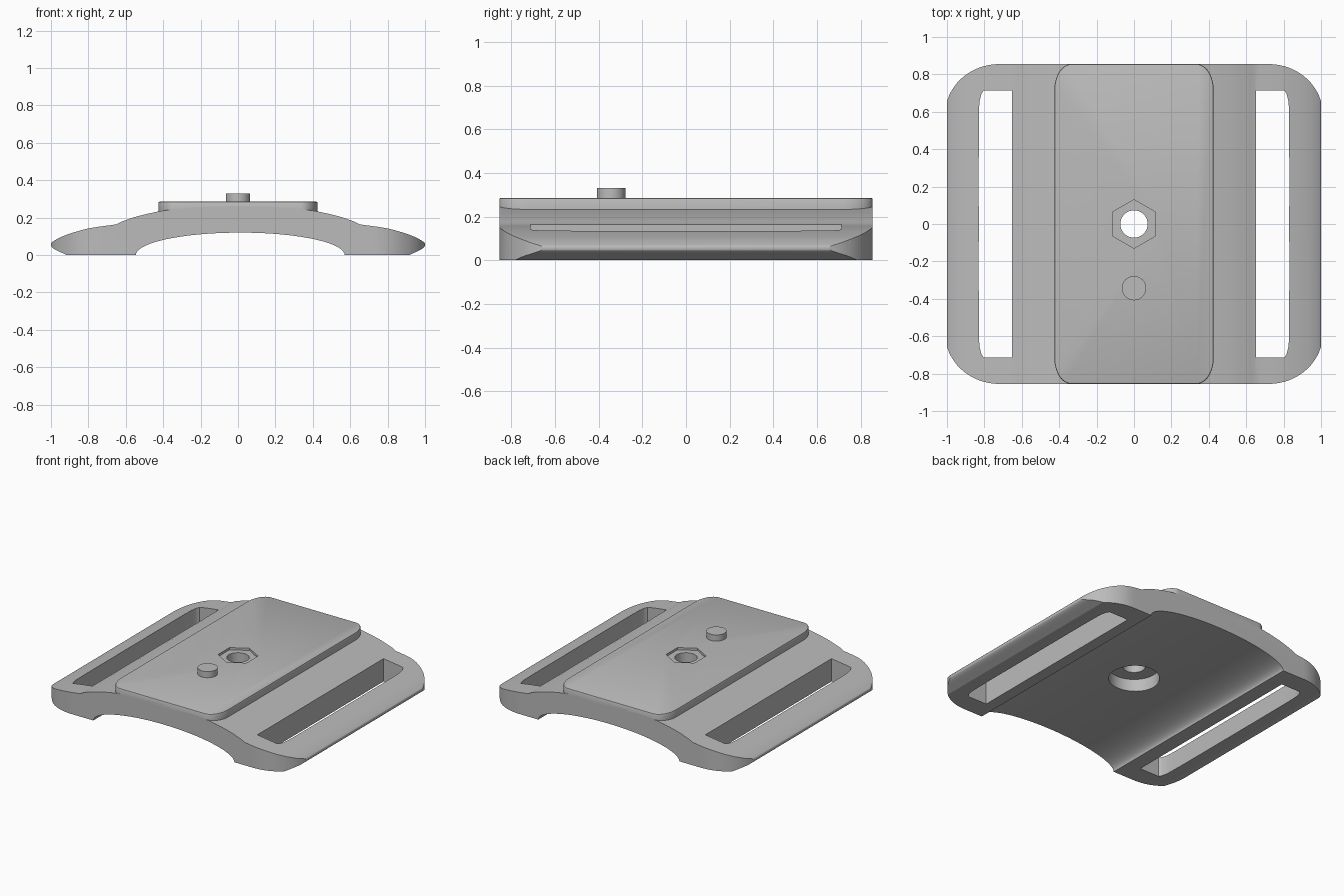
import bpy, bmesh
from math import cos, sin, pi, radians
from mathutils import Vector

if "Cube" in bpy.data.objects:
    bpy.data.objects.remove(bpy.data.objects["Cube"], do_unlink=True)

grey = bpy.data.materials.new("matte grey")
grey.use_nodes = True
grey.diffuse_color = (0.5, 0.5, 0.5, 1)
grey.node_tree.nodes["Principled BSDF"].inputs["Base Color"].default_value = (0.5, 0.5, 0.5, 1)


def prism(name, outline, offset, depth):
    """Extrude a closed outline of 3D points along a depth vector."""
    bm = bmesh.new()
    face = bm.faces.new([bm.verts.new(Vector(p) + Vector(offset)) for p in outline])
    ext = bmesh.ops.extrude_face_region(bm, geom=[face])
    moved = [v for v in ext["geom"] if isinstance(v, bmesh.types.BMVert)]
    bmesh.ops.translate(bm, verts=moved, vec=Vector(depth))
    bmesh.ops.recalc_face_normals(bm, faces=bm.faces)
    mesh = bpy.data.meshes.new(name)
    bm.to_mesh(mesh)
    bm.free()
    obj = bpy.data.objects.new(name, mesh)
    bpy.context.collection.objects.link(obj)
    obj.data.materials.append(grey)
    return obj


def upright(name, outline, z0, z1):
    return prism(name, [(x, y, 0) for x, y in outline], (0, 0, z0), (0, 0, z1 - z0))


def ring(r, sides, cx=0, cy=0, turn=0):
    return [(cx + r * cos(turn + 2 * pi * i / sides), cy + r * sin(turn + 2 * pi * i / sides))
            for i in range(sides)]


def rounded(hx, hy, rx, ry, steps=12):
    """Rectangle with elliptical corners."""
    pts = []
    for q, (sx, sy) in enumerate([(1, 1), (-1, 1), (-1, -1), (1, -1)]):
        for i in range(steps + 1):
            a = (q + i / steps) * pi / 2
            pts.append((sx * (hx - rx) + rx * cos(a), sy * (hy - ry) + ry * sin(a)))
    return pts


def apply_all(obj):
    bpy.ops.object.select_all(action="DESELECT")
    obj.select_set(True)
    bpy.context.view_layer.objects.active = obj
    for m in list(obj.modifiers):
        bpy.ops.object.modifier_apply(modifier=m.name)


def cut(obj, tool, operation="DIFFERENCE"):
    m = obj.modifiers.new("cut", "BOOLEAN")
    m.operation, m.object, m.solver = operation, tool, "EXACT"
    apply_all(obj)
    bpy.data.objects.remove(tool, do_unlink=True)


def smooth(obj):
    apply_all(obj)
    bpy.ops.object.shade_smooth_by_angle(angle=radians(28))


def curve(points, steps=6):
    """Smooth interpolation through a few points."""
    p = [Vector(q) for q in points]
    p = [2 * p[0] - p[1]] + p + [2 * p[-1] - p[-2]]
    out = []
    for a, b, c, d in zip(p, p[1:], p[2:], p[3:]):
        for i in range(steps):
            t = i / steps
            out.append(0.5 * (2 * b + (c - a) * t + (2 * a - 5 * b + 4 * c - d) * t * t
                              + (3 * b - a - 3 * c + d) * t ** 3))
    return out + [p[-2]]


# Arched body: curved crown, step, bulging rims and hollow underside
crown = curve([(0, 0.262), (0.2, 0.257), (0.37, 0.242), (0.52, 0.212), (0.62, 0.18)])
rim = curve([(0.65, 0.164), (0.8, 0.142), (0.92, 0.107), (0.985, 0.075), (1, 0.056),
             (0.985, 0.034), (0.92, 0.002)])
half = crown + rim
top = [(-x, z) for x, z in reversed(half)] + [(x, z) for x, z in half[1:]]
top = [(-0.915, 0)] + top + [(0.915, 0)]
arch = [(0.012 + 0.558 * cos(pi * i / 40), 0.12 * sin(pi * i / 40)) for i in range(41)]
profile = [(x, 0, z) for x, z in top + arch]
body = prism("body", profile, (0, -0.855, 0), (0, 1.71, 0))
cut(body, upright("corner_trim", rounded(1.01, 0.855, 0.29, 0.27, 16), -0.1, 0.5), "INTERSECT")

# Strap slots with a slightly bowed outer side
for s in (-1, 1):
    bow = curve([(0.805, -0.713), (0.82, -0.68), (0.829, -0.57), (0.83, 0),
                 (0.829, 0.57), (0.82, 0.68), (0.805, 0.713)], 4)
    slot = [(0.652, -0.713)] + [(x, y) for x, y in bow] + [(0.652, 0.713)]
    cut(body, upright("slot_cutter", [(s * x, y) for x, y in slot], -0.1, 0.5))

# Mounting plate with rounded corners and softened top edge
plate = upright("mounting_plate", rounded(0.426, 0.855, 0.09, 0.14), 0.233, 0.286)
bm = bmesh.new()
bm.from_mesh(plate.data)
edges = [e for e in bm.edges if all(v.co.z > 0.28 for v in e.verts)]
bmesh.ops.bevel(bm, geom=edges, offset=0.008, segments=2, affect="EDGES", profile=0.5)
bm.to_mesh(plate.data)
bm.free()

# Screw hole, counterbore below and shallow hexagonal seat above
for part in (body, plate):
    cut(part, upright("hole_cutter", ring(0.073, 40), -0.1, 0.5))
cut(body, upright("counterbore_cutter", ring(0.165, 48), -0.1, 0.205))
cut(plate, upright("hex_cutter", ring(0.13, 6, turn=pi / 6), 0.27, 0.5))

# Locating peg
peg = upright("locating_peg", ring(0.065, 40, 0, -0.343), 0.265, 0.33)

for part in (body, plate, peg):
    smooth(part)
